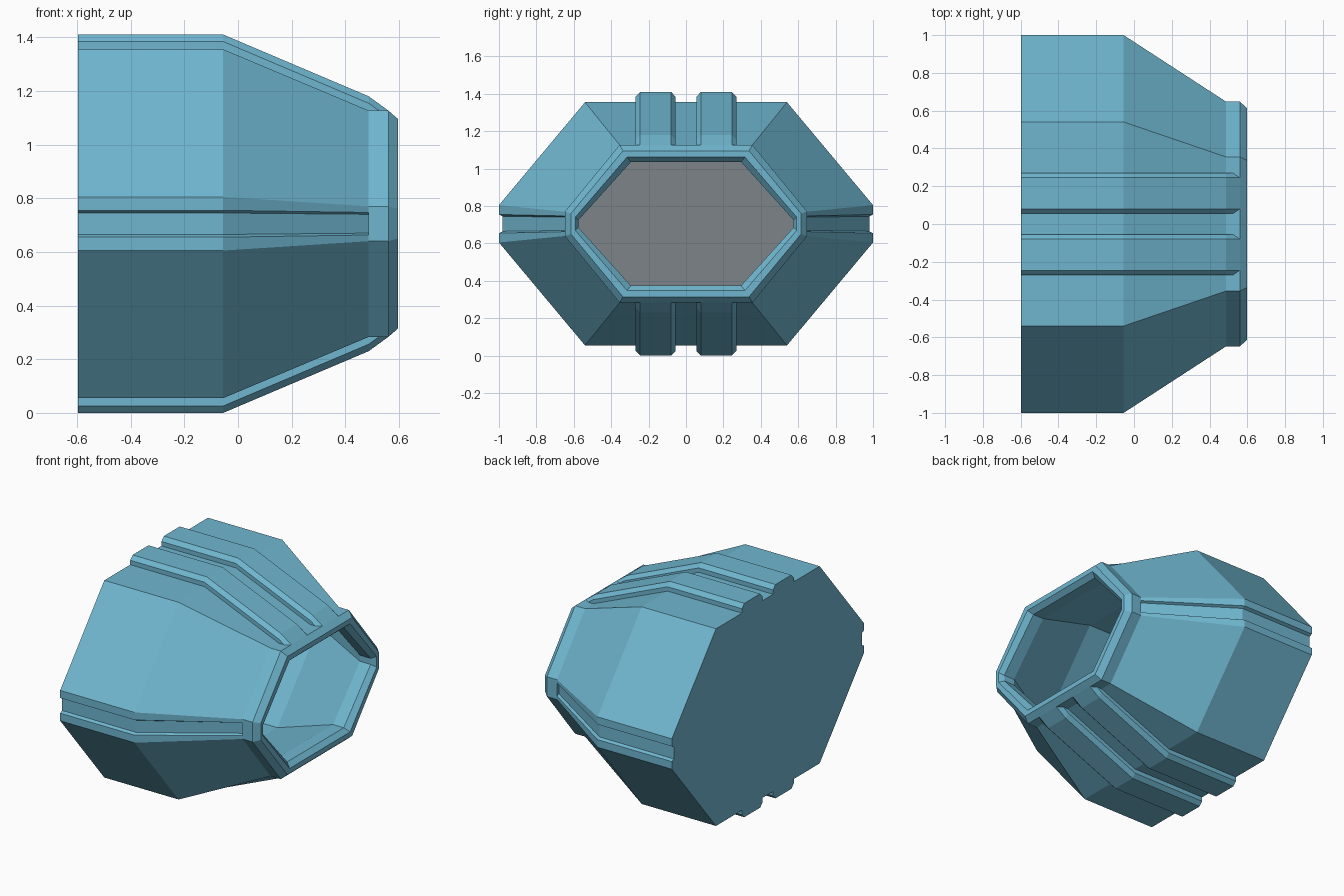
import bpy, bmesh

if "Cube" in bpy.data.objects:
    bpy.data.objects.remove(bpy.data.objects["Cube"])

CZ = 0.705  # height of the centre line


def material(name, rgb):
    m = bpy.data.materials.new(name)
    m.diffuse_color = (*rgb, 1)
    m.use_nodes = True
    m.node_tree.nodes["Principled BSDF"].inputs["Base Color"].default_value = m.diffuse_color
    return m


BLUE = material("blue_paint", (0.16, 0.47, 0.63))
GREY = material("grey_panel", (0.2, 0.23, 0.25))


def section(w, top, h, s, g1=0.035, g2=0.03, d=0.0):
    """Eight-sided outline with an optional groove of depth d in each side."""
    q = [(top, h), (w, s), (w, min(g1, s * 0.8)), (w - d, min(g2, s * 0.6))]
    right = q + [(y, -z) for y, z in reversed(q)]
    return right + [(-y, -z) for y, z in right]


def loft(name, stations, mat, cap_start=True, cap_end=True):
    """Skin outlines placed along x."""
    bm = bmesh.new()
    rings = [[bm.verts.new((x, y, CZ + z)) for y, z in pts] for x, pts in stations]
    n = len(rings[0])
    for a, b in zip(rings, rings[1:]):
        for i in range(n):
            j = (i + 1) % n
            bm.faces.new((a[i], a[j], b[j], b[i]))
    if cap_start:
        bm.faces.new(rings[0])
    if cap_end:
        bm.faces.new(rings[-1])
    bmesh.ops.remove_doubles(bm, verts=bm.verts, dist=1e-5)
    bmesh.ops.dissolve_degenerate(bm, edges=bm.edges, dist=1e-5)
    bmesh.ops.recalc_face_normals(bm, faces=bm.faces)
    me = bpy.data.meshes.new(name)
    bm.to_mesh(me)
    bm.free()
    me.materials.append(mat)
    ob = bpy.data.objects.new(name, me)
    bpy.context.collection.objects.link(ob)
    return ob


# Hull: grooved body, tapered nose, collar, chamfered rim and hollow inside
back = (1.0, 0.54, 0.65, 0.10)
nose = (0.648, 0.355, 0.422, 0.065)
cavity = (0.92, 0.49, 0.57, 0.06)
mouth = (0.575, 0.295, 0.33, 0.02)
loft("hull", [
    (-0.597, section(*back, g1=0.05, g2=0.04, d=0.02)),
    (-0.055, section(*back, g1=0.05, g2=0.04, d=0.02)),
    (0.487, section(*nose, g1=0.042, g2=0.035, d=0.02)),
    (0.487, section(*nose, g1=0.042, g2=0.035)),
    (0.56, section(*nose)),
    (0.597, section(0.615, 0.337, 0.39, 0.055)),
    (0.597, section(0.592, 0.315, 0.357, 0.035)),
    (0.565, section(*mouth)),
    (0.487, section(*mouth)),
    (-0.055, section(*cavity)),
    (-0.58, section(*cavity)),
], BLUE, cap_end=False)

# Grey panel closing the bottom of the hollow
loft("inner_floor", [(-0.59, section(*cavity)), (-0.58, section(*cavity))], GREY)


# Raised rails, a pair above and a pair below
def rail(top, base):
    return [(0.055, base), (0.055, top - 0.026), (0.08, top),
            (0.245, top), (0.27, top - 0.026), (0.27, base)]


profile = [(-0.597, 0.705, 0.60), (-0.055, 0.705, 0.60),
           (0.487, 0.475, 0.38), (0.56, 0.422, 0.38)]
for level, sz in (("upper", 1), ("lower", -1)):
    for side, sy in (("left", -1), ("right", 1)):
        loft(f"{level}_rail_{side}",
             [(x, [(sy * y, sz * z) for y, z in rail(t, b)]) for x, t, b in profile], BLUE)
